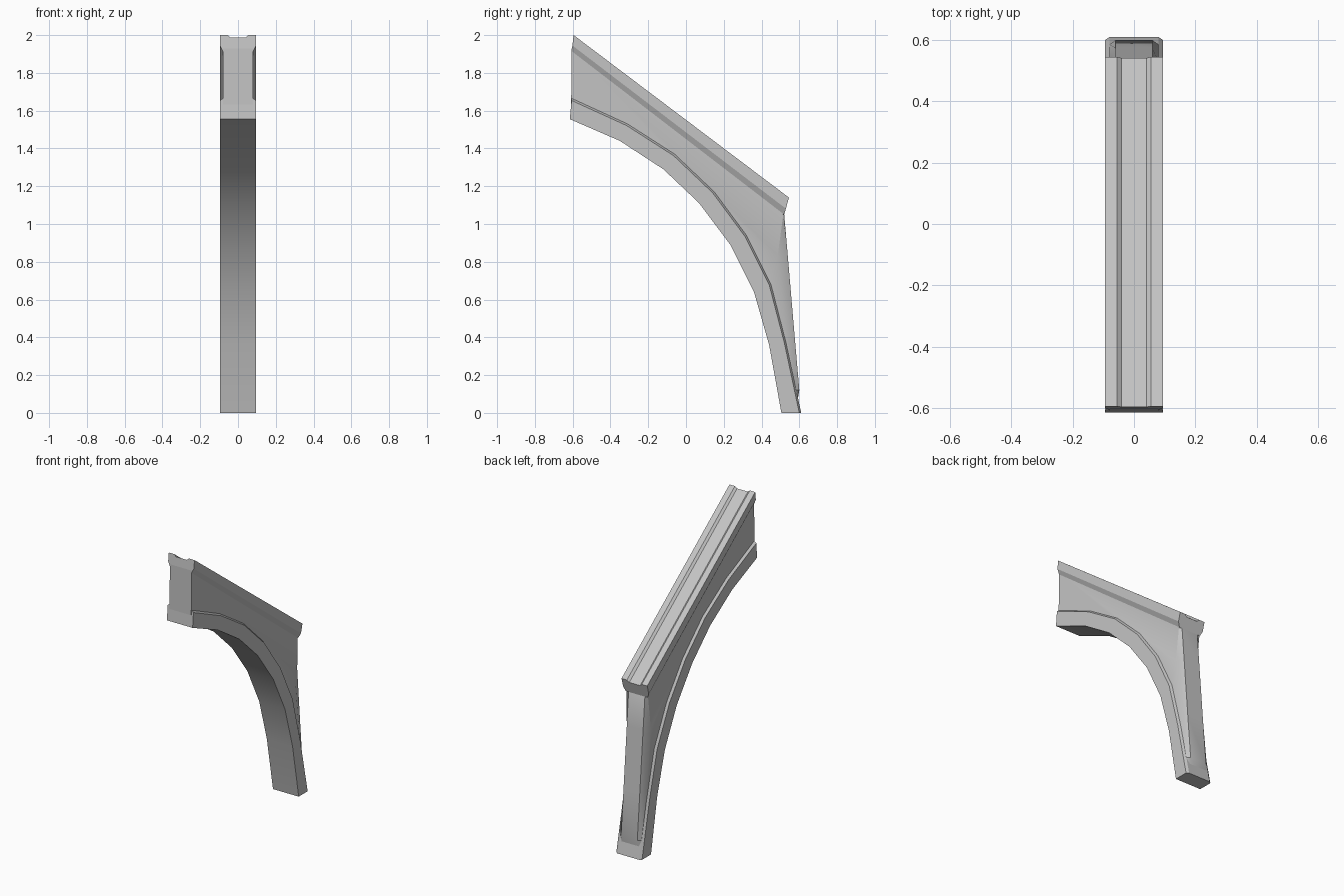
import bpy
import bmesh
import math
from mathutils import Vector

cube = bpy.data.objects.get("Cube")
if cube:
    bpy.data.objects.remove(cube, do_unlink=True)

stone = bpy.data.materials.new("grey_stone")
stone.use_nodes = True
stone.diffuse_color = (0.55, 0.55, 0.55, 1)
stone.node_tree.nodes["Principled BSDF"].inputs["Base Color"].default_value = stone.diffuse_color

HALF = 0.095   # half width of rib and coping
WEB = 0.08     # half width of the recessed web


def loft(name, sections):
    """Skin closed cross-sections of equal length and cap both ends."""
    bm = bmesh.new()
    rings = [[bm.verts.new(p) for p in sec] for sec in sections]
    n = len(rings[0])
    for a, b in zip(rings, rings[1:]):
        for i in range(n):
            j = (i + 1) % n
            bm.faces.new((a[i], a[j], b[j], b[i]))
    bm.faces.new(rings[0])
    bm.faces.new(rings[-1])
    bmesh.ops.recalc_face_normals(bm, faces=bm.faces)
    mesh = bpy.data.meshes.new(name)
    bm.to_mesh(mesh)
    bm.free()
    mesh.materials.append(stone)
    obj = bpy.data.objects.new(name, mesh)
    bpy.context.collection.objects.link(obj)
    bpy.ops.object.select_all(action="DESELECT")
    obj.select_set(True)
    bpy.context.view_layer.objects.active = obj
    bpy.ops.object.shade_smooth_by_angle(angle=math.radians(25))
    return obj


# Arched rib: lower and upper curve as (y, z), with chamfered upper shoulders
lower = [(-0.615, 1.555), (-0.35, 1.44), (-0.12, 1.29), (0.07, 1.11),
         (0.235, 0.89), (0.36, 0.64), (0.44, 0.36), (0.505, 0)]
upper = [(-0.605, 1.665), (-0.31, 1.53), (-0.06, 1.37), (0.15, 1.17),
         (0.32, 0.94), (0.45, 0.68), (0.53, 0.37), (0.61, 0)]
rib = []
for lo, up in zip(lower, upper):
    shoulder = Vector(up).lerp(Vector(lo), 0.1)
    rib.append([(x, y, z) for x, (y, z) in (
        (-HALF, lo), (HALF, lo), (HALF, shoulder), (WEB, up), (-WEB, up), (-HALF, shoulder))])
loft("arched_rib", rib)

# Web between rib and coping, its back edge tapered inward
seat = [Vector(a).lerp(Vector(b), 0.3) for a, b in zip(upper, lower)]
top_line = [(0.50, 1.09), (-0.605, 1.93)]
side_back = [(0.585, 0.12), (0.53, 0.42), (0.485, 0.83), (0.515, 1.05)]
mid_back = [(0.60, 0.12), (0.574, 0.42), (0.539, 0.83), (0.52, 1.05)]


def web_section(x, back):
    return [(x, y, z) for y, z in [*seat, *back, *top_line]]


loft("web_panel", [web_section(-WEB, side_back), web_section(-0.06, mid_back),
                   web_section(0.06, mid_back), web_section(WEB, side_back)])

# Sloping coping with a shallow water channel and chamfered underside
half_profile = [(0.04, 0.15), (0.055, 0), (HALF, 0), (HALF, 0.65), (WEB, 1)]
profile = half_profile + [(-x, t) for x, t in reversed(half_profile)]


def coping_section(top, bottom):
    ends = [(x, Vector(top).lerp(Vector(bottom), t)) for x, t in profile]
    return [(x, p.x, p.y) for x, p in ends]


loft("coping", [coping_section((-0.595, 2.0), (-0.605, 1.915)),
                coping_section((0.545, 1.14), (0.52, 1.05))])
